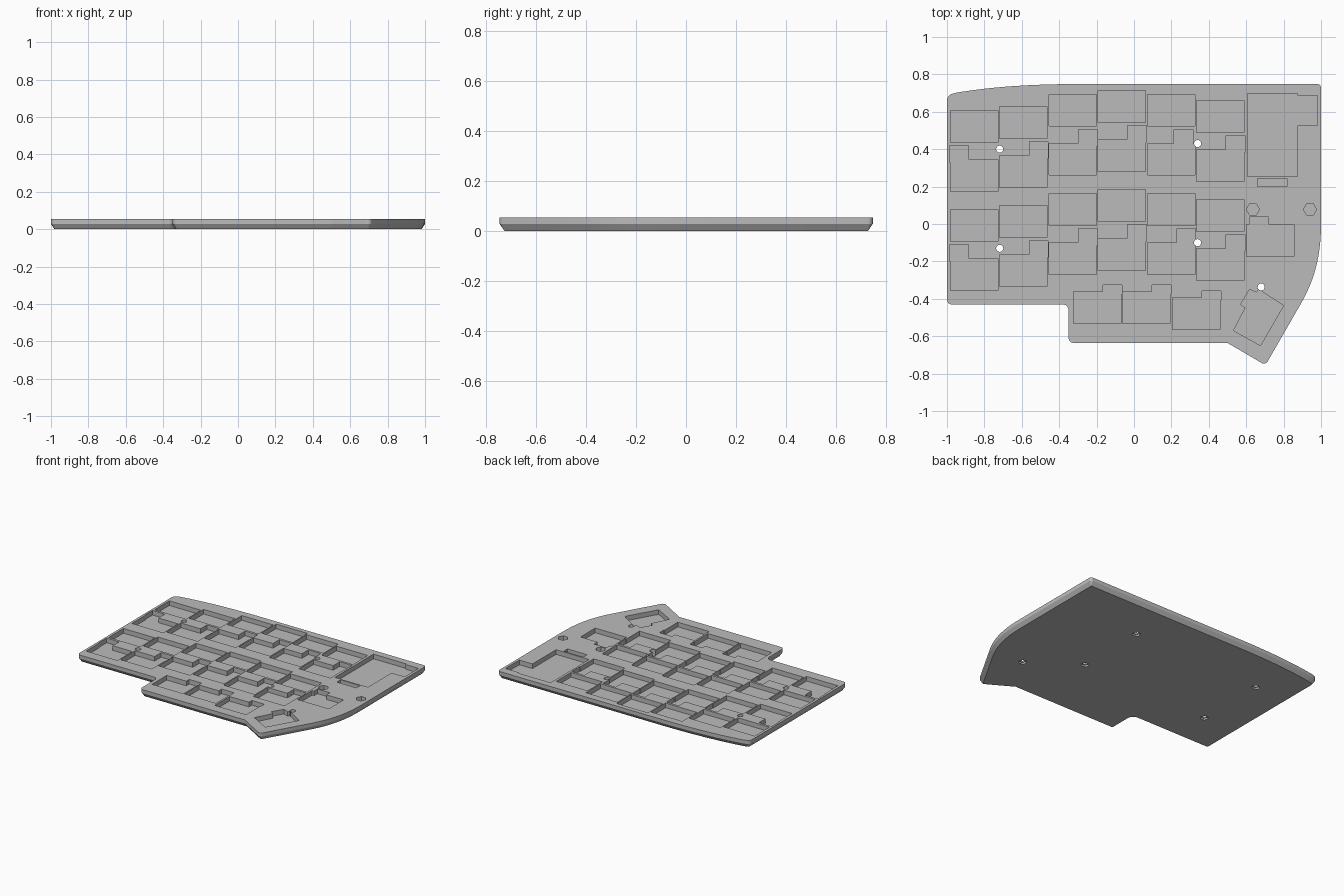
import bpy, bmesh
from math import cos, sin, pi, tan
from mathutils import Vector
from mathutils.geometry import interpolate_bezier

if "Cube" in bpy.data.objects:
    bpy.data.objects.remove(bpy.data.objects["Cube"])

HEIGHT, CHAMFER_Z, INSET = 0.054, 0.028, 0.019
FLOOR, ABOVE = 0.02, 0.1
KEY_W, KEY_H, PITCH = 0.254, 0.17, 0.263

grey = bpy.data.materials.new("plain grey")
grey.use_nodes = True
tone = (0.5, 0.5, 0.5, 1)
grey.diffuse_color = tone
grey.node_tree.nodes["Principled BSDF"].inputs["Base Color"].default_value = tone


def fillet(before, corner, after, r, steps=6):
    """Points of an arc rounding one corner."""
    p, a, b = Vector(corner), Vector(before), Vector(after)
    u, v = (a - p).normalized(), (b - p).normalized()
    half = u.angle(v) / 2
    start, end = p + u * r / tan(half), p + v * r / tan(half)
    centre = p + (u + v).normalized() * r / sin(half)
    pts = []
    for i in range(steps + 1):
        d = start.lerp(end, i / steps) - centre
        pts.append(centre + d.normalized() * r)
    return pts


def curve(*controls, steps=16):
    pts = [Vector((x, y, 0)) for x, y in controls]
    return [(p.x, p.y, 0) for p in interpolate_bezier(*pts, steps)]


def rounded(corners):
    out = []
    for i, (x, y, r) in enumerate(corners):
        if r:
            out += fillet(corners[i - 1][:2], (x, y),
                          corners[(i + 1) % len(corners)][:2], r)
        else:
            out.append(Vector((x, y)))
    return out


def offset_in(pts, d):
    """Inset a counter-clockwise outline by mitred edge normals."""
    out = []
    for i, p in enumerate(pts):
        e1 = (p - pts[i - 1]).normalized()
        e2 = (pts[(i + 1) % len(pts)] - p).normalized()
        n1, n2 = Vector((-e1.y, e1.x)), Vector((-e2.y, e2.x))
        out.append(p + (n1 + n2) * d / (1 + n1.dot(n2)))
    return out


def loft(bm, layers):
    """Closed solid through matching outlines at rising heights."""
    rings = [[bm.verts.new((p[0], p[1], z)) for p in pts] for pts, z in layers]
    n = len(rings[0])
    for low, high in zip(rings, rings[1:]):
        for i in range(n):
            j = (i + 1) % n
            bm.faces.new((low[i], low[j], high[j], high[i]))
    bm.faces.new(rings[0][::-1])
    bm.faces.new(rings[-1])


def make(name, solids):
    bm = bmesh.new()
    for layers in solids:
        loft(bm, layers)
    bmesh.ops.recalc_face_normals(bm, faces=bm.faces)
    mesh = bpy.data.meshes.new(name)
    bm.to_mesh(mesh)
    bm.free()
    mesh.materials.append(grey)
    ob = bpy.data.objects.new(name, mesh)
    bpy.context.collection.objects.link(ob)
    return ob


def ngon(x, y, r, n):
    return [(x + r * cos(2 * pi * i / n), y + r * sin(2 * pi * i / n)) for i in range(n)]


def box(x0, y0, x1, y1):
    return [(x0, y0), (x1, y0), (x1, y1), (x0, y1)]


def socket(x, top, rise=0.075, shift=0.005, mirror=False, width=KEY_W):
    """Key pocket with a raised tab at one upper corner."""
    right, low = x + width, top - KEY_H
    tab = right + shift
    step = top - 0.015 if shift > 0 else top
    pts = [(x, low), (right, low), (right, step), (tab, step),
           (tab, top + rise), (tab - 0.101, top + rise), (tab - 0.101, top), (x, top)]
    return [(2 * x + width - px, py) for px, py in pts] if mirror else pts


# Plate outline, counter-clockwise from the front left corner
corners = [(-1, -0.43, 0.025), (-0.35, -0.43, 0.03), (-0.35, -0.636, 0.028),
           (0.5, -0.636, 0), (0.703, -0.755, 0.023)]
corners += curve((0.89, -0.43), (0.955, -0.318), (1, -0.19), (1, 0))
corners += [(1, 0.748, 0.02)]
corners += curve((-0.36, 0.748), (-0.62, 0.745), (-0.8, 0.727), (-0.95, 0.702))
corners += [(-1, 0.688, 0.035)]
outline = rounded(corners)
plate = make("case_plate", [[(offset_in(outline, INSET), 0),
                             (outline, CHAMFER_Z), (outline, HEIGHT)]])

# Key pockets: two banks of six staggered columns
pockets = []
for bank in (0, -0.53):
    for i, top in enumerate((0.607, 0.628, 0.693, 0.714, 0.693, 0.66)):
        x, t = -0.981 + PITCH * i, top + bank
        pockets.append(box(x, t - KEY_H, x + KEY_W, t))
        shift = -0.009 if i == 4 and bank == 0 else 0.005
        pockets.append(socket(x, t - 0.262, shift=shift, mirror=(i == 0)))

# Front row and thumb pockets
for x, top in ((-0.324, -0.361), (-0.061, -0.361), (0.206, -0.393)):
    pockets.append(socket(x, top, rise=0.034))
pockets.append(socket(0.602, -0.003, rise=0.04, shift=-0.015, mirror=True))
pockets.append([(0.532, -0.57), (0.676, -0.65), (0.8, -0.436), (0.666, -0.35),
                (0.655, -0.366), (0.618, -0.35), (0.57, -0.43), (0.596, -0.447)])

# Controller bay, cable slot and nut recesses
pockets.append([(0.607, 0.254), (0.874, 0.254), (0.874, 0.527), (0.98, 0.527),
                (0.98, 0.687), (0.874, 0.687), (0.874, 0.698), (0.607, 0.698)])
pockets.append(box(0.66, 0.2, 0.818, 0.243))
pockets += [ngon(x, 0.078, 0.035, 6) for x in (0.636, 0.941)]

# Screw holes with hexagonal seats underneath
screws = [(-0.718, 0.4), (-0.718, -0.13), (0.34, 0.43), (0.34, -0.1), (0.68, -0.337)]
cutters = [
    make("pocket_cutter", [[(p, FLOOR), (p, ABOVE)] for p in pockets]),
    make("screw_cutter", [[(ngon(x, y, 0.019, 20), -ABOVE), (ngon(x, y, 0.019, 20), ABOVE)]
                          for x, y in screws]),
    make("seat_cutter", [[(ngon(x, y, 0.028, 6), -ABOVE), (ngon(x, y, 0.028, 6), 0.012)]
                         for x, y in screws]),
]

bpy.ops.object.select_all(action="DESELECT")
plate.select_set(True)
bpy.context.view_layer.objects.active = plate
for cutter in cutters:
    cutter.hide_render = True
    mod = plate.modifiers.new(cutter.name, "BOOLEAN")
    mod.operation, mod.solver, mod.object = "DIFFERENCE", "EXACT", cutter
    bpy.ops.object.modifier_apply(modifier=mod.name)
    bpy.data.objects.remove(cutter)
bpy.ops.object.shade_smooth_by_angle(angle=0.4)
